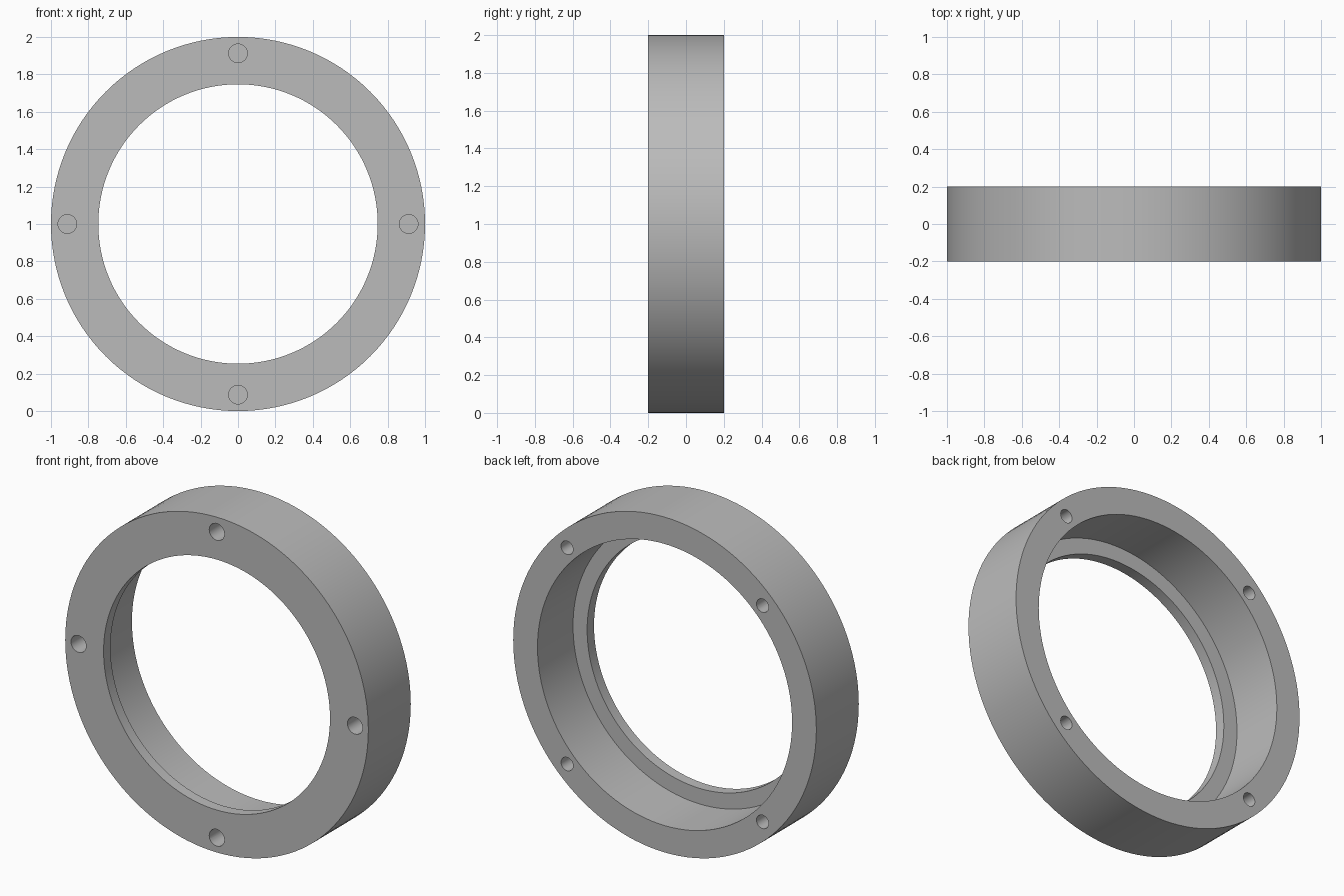
import bpy, bmesh, math
from mathutils import Matrix, Vector

cube = bpy.data.objects.get("Cube")
if cube:
    bpy.data.objects.remove(cube, do_unlink=True)

OUTER, LIP, BORE = 1.0, 0.747, 0.84     # radii
HALF, LIP_DEPTH = 0.2, 0.065            # half thickness, front lip thickness
BOLT_CIRCLE, HOLE_DEPTH = 0.912, 0.2

grey = bpy.data.materials.new("plain grey")
grey.use_nodes = True
colour = (0.5, 0.5, 0.5, 1)
grey.diffuse_color = colour
grey.node_tree.nodes["Principled BSDF"].inputs["Base Color"].default_value = colour


def add_object(name, bm):
    bmesh.ops.recalc_face_normals(bm, faces=bm.faces)
    mesh = bpy.data.meshes.new(name)
    bm.to_mesh(mesh)
    bm.free()
    mesh.materials.append(grey)
    obj = bpy.data.objects.new(name, mesh)
    bpy.context.collection.objects.link(obj)
    return obj


# Stepped ring: a closed section turned about the y axis
step = -HALF + LIP_DEPTH
section = [(OUTER, -HALF), (OUTER, HALF), (BORE, HALF),
           (BORE, step), (LIP, step), (LIP, -HALF)]
bm = bmesh.new()
verts = [bm.verts.new((r, y, 1)) for r, y in section]
edges = [bm.edges.new((v, verts[i - 1])) for i, v in enumerate(verts)]
bmesh.ops.spin(bm, geom=verts + edges, cent=(0, 0, 1), axis=(0, 1, 0),
               angle=math.tau, steps=128, use_merge=True)
bmesh.ops.remove_doubles(bm, verts=bm.verts, dist=1e-5)
ring = add_object("stepped_ring", bm)

# Blind bolt holes: four on the front axes, four on the back diagonals
bm = bmesh.new()
for y, radius, start in ((-HALF, 0.05, 0), (HALF, 0.04, math.pi / 4)):
    for i in range(4):
        a = start + i * math.pi / 2
        place = Vector((BOLT_CIRCLE * math.cos(a), y, 1 + BOLT_CIRCLE * math.sin(a)))
        bmesh.ops.create_cone(bm, cap_ends=True, segments=32, radius1=radius,
                              radius2=radius, depth=2 * HOLE_DEPTH,
                              matrix=Matrix.Translation(place) @ Matrix.Rotation(math.pi / 2, 4, 'X'))
cutter = add_object("hole_cutter", bm)

cut = ring.modifiers.new("bolt holes", 'BOOLEAN')
cut.operation = 'DIFFERENCE'
cut.solver = 'EXACT'
cut.object = cutter

bpy.ops.object.select_all(action='DESELECT')
ring.select_set(True)
bpy.context.view_layer.objects.active = ring
bpy.ops.object.modifier_apply(modifier=cut.name)
bpy.data.objects.remove(cutter, do_unlink=True)
bpy.ops.object.shade_smooth_by_angle(angle=math.radians(30))
